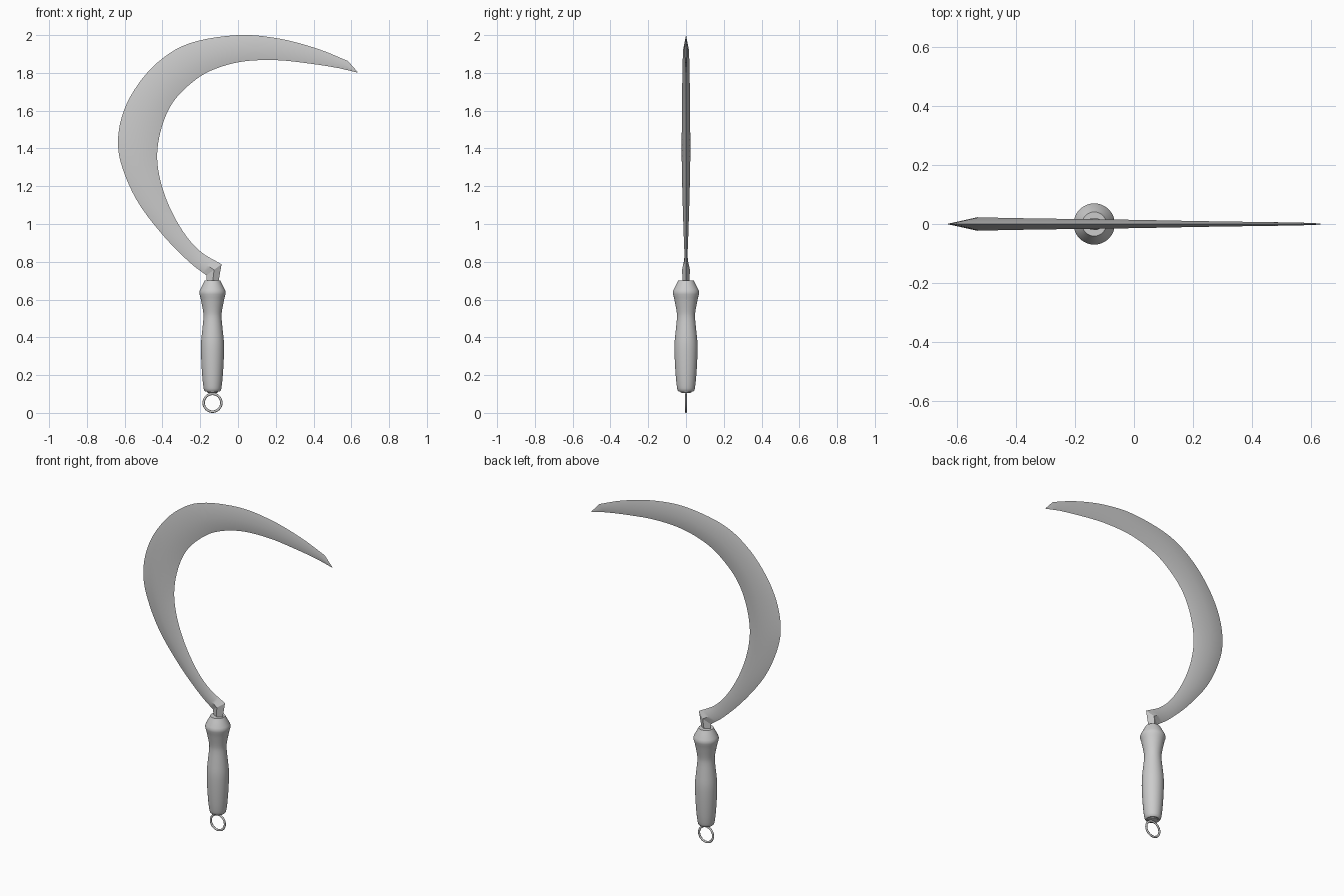
import bpy, bmesh, math
from mathutils import Vector

if "Cube" in bpy.data.objects:
    bpy.data.objects.remove(bpy.data.objects["Cube"])

HX = -0.135  # handle axis


def finish(bm, name, angle=35):
    bmesh.ops.recalc_face_normals(bm, faces=bm.faces)
    me = bpy.data.meshes.new(name)
    bm.to_mesh(me)
    bm.free()
    ob = bpy.data.objects.new(name, me)
    bpy.context.collection.objects.link(ob)
    bpy.ops.object.select_all(action='DESELECT')
    ob.select_set(True)
    bpy.context.view_layer.objects.active = ob
    bpy.ops.object.shade_smooth_by_angle(angle=math.radians(angle))
    return ob


def loft(rings, name, angle=35):
    """Skin a list of closed rings and cap both ends."""
    bm = bmesh.new()
    vs = [[bm.verts.new(p) for p in r] for r in rings]
    n = len(vs[0])
    for a, b in zip(vs, vs[1:]):
        for i in range(n):
            j = (i + 1) % n
            bm.faces.new((a[i], a[j], b[j], b[i]))
    bm.faces.new(vs[0])
    bm.faces.new(vs[-1])
    return finish(bm, name, angle)


def lathe(profile, name, n=32):
    circle = [2 * math.pi * i / n for i in range(n)]
    return loft([[(HX + r * math.cos(a), r * math.sin(a), z) for a in circle]
                 for r, z in profile], name)


def smooth(pts, steps):
    """Catmull-Rom through the points."""
    p = [Vector(q) for q in pts]
    p = [2 * p[0] - p[1]] + p + [2 * p[-1] - p[-2]]
    out = []
    for a, b, c, d in zip(p, p[1:], p[2:], p[3:]):
        for s in range(steps):
            t = s / steps
            out.append(0.5 * (2 * b + (c - a) * t + (2 * a - 5 * b + 4 * c - d) * t * t
                              + (3 * b - a - 3 * c + d) * t ** 3))
    return out + [p[-2]]


def diamond(s):
    """Lens section: outer edge, ridge, inner edge, ridge."""
    ox, oz, ix, iz, t = s
    mx, mz = (ox + ix) / 2, (oz + iz) / 2
    return [(ox, 0, oz), (mx, -t, mz), (ix, 0, iz), (mx, t, mz)]


# Blade: outer x, z, inner x, z, half thickness
stations = [
    (-.167, .728, -.087, .787, .021),
    (-.256, .797, -.193, .850, .009),
    (-.388, .930, -.277, .940, .012),
    (-.520, 1.10, -.357, 1.078, .017),
    (-.600, 1.263, -.410, 1.226, .021),
    (-.635, 1.410, -.428, 1.369, .023),
    (-.616, 1.565, -.404, 1.512, .022),
    (-.547, 1.713, -.351, 1.634, .021),
    (-.425, 1.856, -.267, 1.729, .019),
    (-.256, 1.957, -.150, 1.809, .017),
    (0.000, 2.000, .018, 1.859, .014),
    (.220, 1.981, .210, 1.867, .010),
    (.420, 1.928, .404, 1.846, .007),
    (.582, 1.863, .536, 1.825, .005)]
tip = (.634, 1.804, .630, 1.802, .002)
blade = [diamond(s) for s in smooth(stations, 5) + [tip]]
loft(blade, "blade", 40)

# Tang: bent neck from the blade elbow down into the handle
lower = (-.164, .68, -.106, .68, .017)
loft([diamond(lower), diamond(stations[0])], "tang", 20)

# Turned handle
body = smooth([(.064, .612), (.050, .54), (.048, .50), (.055, .43), (.061, .36),
               (.059, .27), (.053, .18), (.047, .13)], 3)
lathe([(.030, .70), (.041, .70), (.050, .682), (.066, .652), (.070, .64), (.069, .628)]
      + [tuple(v) for v in body] + [(.044, .119), (.037, .112), (.030, .112)], "handle")

# Hanging ring, slightly flattened
bm = bmesh.new()
vs = [[bm.verts.new((HX + (.047 + .0065 * math.cos(b)) * math.cos(a),
                     .005 * math.sin(b),
                     .0535 + (.047 + .0065 * math.cos(b)) * math.sin(a)))
       for b in [2 * math.pi * j / 8 for j in range(8)]]
      for a in [2 * math.pi * i / 32 for i in range(32)]]
for i in range(32):
    for j in range(8):
        a, b, k = vs[i], vs[(i + 1) % 32], (j + 1) % 8
        bm.faces.new((a[j], a[k], b[k], b[j]))
finish(bm, "hanging_ring", 60)

# Small ferrule joining ring and handle
lathe([(.030, .114), (.028, .108), (.015, .104)], "end_cap", 24)
